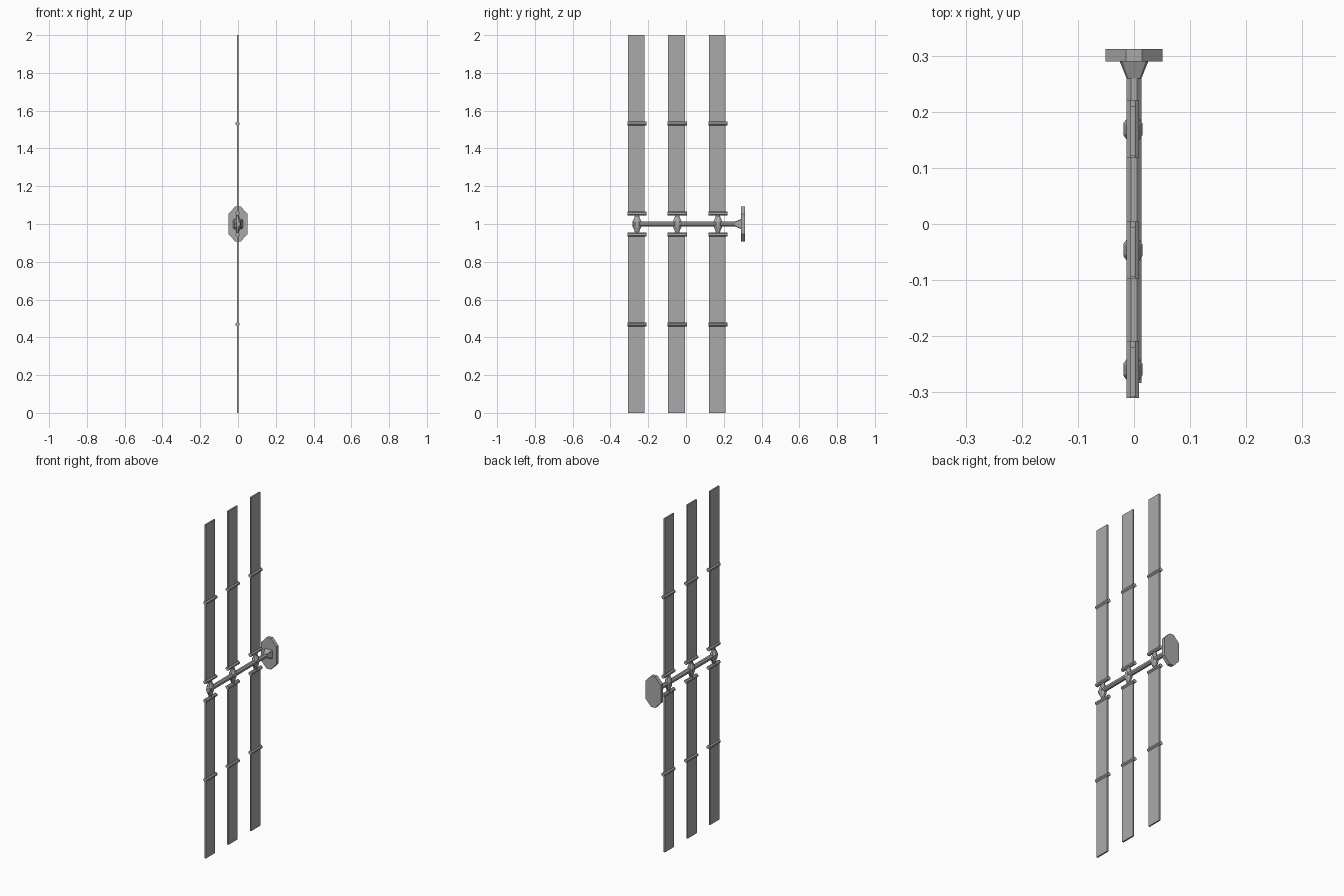
import bpy, bmesh, math
from mathutils import Matrix, Vector

cube = bpy.data.objects.get("Cube")
if cube:
    bpy.data.objects.remove(cube)

grey = bpy.data.materials.new("plain grey")
grey.use_nodes = True
grey.diffuse_color = (0.4, 0.4, 0.4, 1)
grey.node_tree.nodes["Principled BSDF"].inputs["Base Color"].default_value = (0.4, 0.4, 0.4, 1)

SHIFT = -0.002      # panels sit slightly off the boom axis
MID = 1.0           # boom height


def finish(name, bm):
    bmesh.ops.recalc_face_normals(bm, faces=bm.faces)
    mesh = bpy.data.meshes.new(name)
    bm.to_mesh(mesh)
    bm.free()
    mesh.materials.append(grey)
    obj = bpy.data.objects.new(name, mesh)
    bpy.context.collection.objects.link(obj)
    return obj


def box(name, centre, size):
    bm = bmesh.new()
    bmesh.ops.create_cube(bm, size=1)
    bmesh.ops.transform(bm, matrix=Matrix.Translation(centre) @ Matrix.Diagonal((*size, 1)), verts=bm.verts)
    return finish(name, bm)


def loft(name, rings):
    """Skin a list of equal-length point rings and cap both ends."""
    bm = bmesh.new()
    loops = [[bm.verts.new(p) for p in ring] for ring in rings]
    n = len(loops[0])
    for a, b in zip(loops, loops[1:]):
        for i in range(n):
            j = (i + 1) % n
            bm.faces.new((a[i], a[j], b[j], b[i]))
    bm.faces.new(loops[0])
    bm.faces.new(loops[-1])
    return finish(name, bm)


def octagon(half_w, half_h, cut_w, cut_h):
    """Cut-corner rectangle; cut values are the half lengths of the flats."""
    return [(cut_w, half_h), (half_w, cut_h), (half_w, -cut_h), (cut_w, -half_h),
            (-cut_w, -half_h), (-half_w, -cut_h), (-half_w, cut_h), (-cut_w, half_h)]


def along_y(shape, y):
    return [Vector((u, y, MID + v)) for u, v in shape]


def along_z(shape, y, z):
    return [Vector((SHIFT + u, y + v, z)) for u, v in shape]


def crossbar(name, y, z):
    shape = octagon(0.011, 0.0105, 0.0045, 0.0045)
    loft(name, [[Vector((SHIFT + u, y + e, z + v)) for u, v in shape] for e in (-0.051, 0.051)])


# Boom, flared foot and mounting plate
rod = octagon(0.013, 0.013, 0.0055, 0.0055)
loft("boom", [along_y(rod, -0.283), along_y(rod, 0.262)])
loft("boom_foot", [along_y(octagon(r, r, r * 0.85, r * 0.85), y)
                   for r, y in ((0.013, 0.259), (0.026, 0.291))])
plate = octagon(0.051, 0.093, 0.014, 0.053)
loft("mounting_plate", [along_y(plate, 0.29), along_y(plate, 0.312)])

# Three panel pairs with hubs and crossbars
for label, y in (("front", -0.2595), ("middle", -0.0465), ("rear", 0.169)):
    hub = []
    for z, r in ((-0.048, 0.011), (-0.036, 0.013), (-0.012, 0.024),
                 (0.012, 0.024), (0.036, 0.013), (0.048, 0.011)):
        hub.append(along_z(octagon(r * 0.7, r, r * 0.3, r * 0.45), y, MID + z))
    loft(label + "_hub", hub)
    for side, s in (("upper", 1), ("lower", -1)):
        tag = f"{label}_{side}"
        box(tag + "_panel", (SHIFT, y - 0.004, MID + s * 0.53), (0.009, 0.088, 0.94))
        crossbar(tag + "_inner_crossbar", y, MID + s * 0.056)
        crossbar(tag + "_middle_crossbar", y, MID + s * 0.531)
